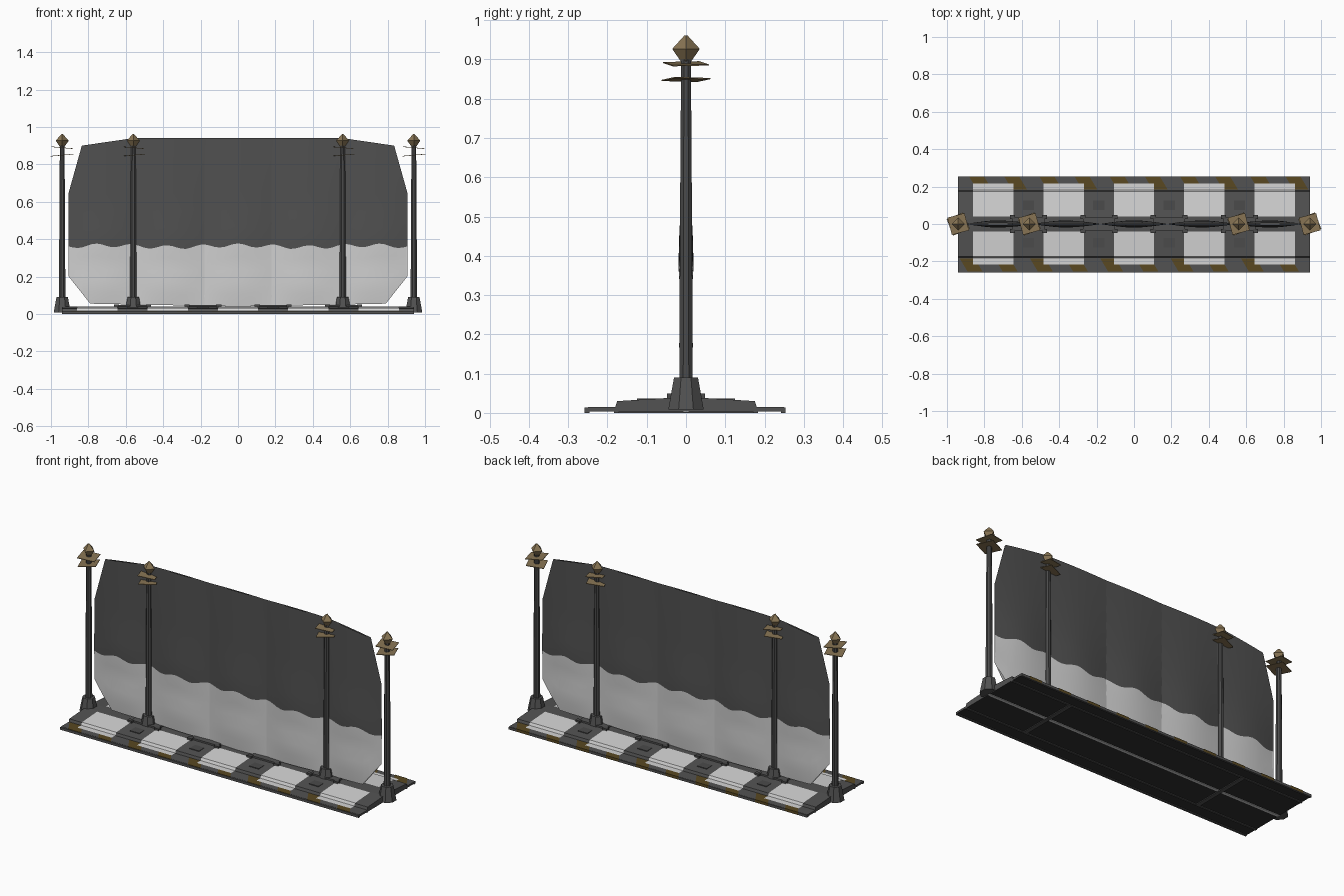
import bpy, bmesh, math
from mathutils import Matrix, Vector

if "Cube" in bpy.data.objects:
    bpy.data.objects.remove(bpy.data.objects["Cube"])


def mat(name, r, g, b):
    m = bpy.data.materials.new(name)
    m.diffuse_color = (r, g, b, 1)
    m.use_nodes = True
    m.node_tree.nodes["Principled BSDF"].inputs["Base Color"].default_value = m.diffuse_color
    return m


BASE = mat("base grey", 0.085, 0.085, 0.085)
UNDER = mat("underside black", 0.03, 0.03, 0.03)
POLE = mat("pole grey", 0.07, 0.07, 0.07)
DARK = mat("screen dark grey", 0.08, 0.08, 0.08)
LIGHT = mat("screen light grey", 0.62, 0.62, 0.62)
TILE = mat("tile white", 0.66, 0.66, 0.66)
GOLD = mat("bronze", 0.25, 0.18, 0.09)
STRIPE = mat("ochre stripe", 0.10, 0.065, 0.015)


def finish(name, bm, mats, smooth=False):
    me = bpy.data.meshes.new(name)
    bm.to_mesh(me)
    bm.free()
    for m in mats:
        me.materials.append(m)
    for p in me.polygons:
        p.use_smooth = smooth
    ob = bpy.data.objects.new(name, me)
    bpy.context.collection.objects.link(ob)
    return ob


def box(name, x0, x1, y0, y1, z0, z1, m):
    bm = bmesh.new()
    bmesh.ops.create_cube(bm, size=1)
    for v in bm.verts:
        v.co = ((x0 + x1) / 2 + v.co.x * (x1 - x0), (y0 + y1) / 2 + v.co.y * (y1 - y0),
                (z0 + z1) / 2 + v.co.z * (z1 - z0))
    return finish(name, bm, [m])


def lathe(name, x, rings, sides, turn, m):
    """Faceted upright solid from (radius, z) rings."""
    bm = bmesh.new()
    loops = [[bm.verts.new((x + r * math.cos(turn + 2 * math.pi * i / sides),
                            r * math.sin(turn + 2 * math.pi * i / sides), z))
              for i in range(sides)] for r, z in rings]
    for a, b in zip(loops, loops[1:]):
        for i in range(sides):
            j = (i + 1) % sides
            bm.faces.new((a[i], a[j], b[j], b[i]))
    bm.faces.new(loops[0][::-1])
    bm.faces.new(loops[-1])
    return finish(name, bm, [m])


def strip(bm, x0, x1, prof, sy, lean=0):
    """Painted sheet following a (y, z) profile; lean shears it along x."""
    rows = [[bm.verts.new((x + lean * (y - prof[0][0]), sy * y, z)) for x in (x0, x1)]
            for y, z in prof]
    for a, b in zip(rows, rows[1:]):
        f = (a[0], a[1], b[1], b[0])
        bm.faces.new(f if sy > 0 else f[::-1])


def interp(t, pts):
    for (a, va), (b, vb) in zip(pts, pts[1:]):
        if t <= b:
            return va + (vb - va) * max(0, t - a) / (b - a)
    return pts[-1][1]


# Stepped base slab
half = [(0.25, 0.004), (0.25, 0.015), (0.18, 0.015), (0.175, 0.03), (0.03, 0.039)]
prof = half + [(-y, z) for y, z in reversed(half)]
bm = bmesh.new()
ends = [[bm.verts.new((x, y, z)) for y, z in prof] for x in (-0.94, 0.94)]
n = len(prof)
for i in range(n):
    j = (i + 1) % n
    f = bm.faces.new((ends[0][i], ends[0][j], ends[1][j], ends[1][i]))
    f.material_index = 1 if i == n - 1 else 0
bm.faces.new(ends[0])
bm.faces.new(ends[1])
bmesh.ops.recalc_face_normals(bm, faces=bm.faces)
finish("base_slab", bm, [BASE, UNDER])

# Underside rails, cross bars and spine
for s in (-1, 1):
    box("edge_rail", -0.94, 0.94, s * 0.25 - 0.008, s * 0.25 + 0.004, 0, 0.014, BASE)
    box("inner_rail", -0.94, 0.94, s * 0.177 - 0.006, s * 0.177 + 0.006, 0, 0.012, BASE)
    box("cross_bar", s * 0.56 - 0.012, s * 0.56 + 0.012, -0.18, 0.18, 0, 0.012, BASE)
box("under_spine", -0.94, 0.94, -0.008, 0.008, 0.001, 0.012, LIGHT)

# White tiles and diagonal edge stripes
bm_t, bm_s = bmesh.new(), bmesh.new()
tile = [(0.04, 0.0405), (0.175, 0.0322), (0.182, 0.0175), (0.217, 0.0175)]
for s in (-1, 1):
    for k in range(-2, 3):
        strip(bm_t, k * 0.376 - 0.108, k * 0.376 + 0.108, tile, s)
    for k in range(10):
        x = -0.80 + 0.188 * k
        strip(bm_s, s * x - 0.04, s * x + 0.04, [(0.184, 0.0163), (0.2545, 0.0163), (0.2545, 0.002)],
              s, -s * 0.6)
finish("white_tiles", bm_t, [TILE])
finish("edge_stripes", bm_s, [STRIPE])

# Raised fittings along the middle of the base
for k in range(-2, 2):
    cx = (k + 0.5) * 0.376
    box("spine_block", cx - 0.085, cx + 0.085, -0.035, 0.035, 0.03, 0.048, BASE)
    for s in (-1, 1):
        for e in (-1, 1):
            box("clip", cx + e * 0.085 - 0.014, cx + e * 0.085 + 0.014,
                s * 0.038 - 0.011, s * 0.038 + 0.011, 0.03, 0.05, POLE)
        box("hatch", cx - 0.03, cx + 0.03, s * 0.1 - 0.025, s * 0.1 + 0.025, 0.03, 0.037, POLE)

# Posts with footing, pole, two tilted plates and a pointed finial
for x in (-0.94, -0.56, 0.56, 0.94):
    lathe("post_footing", x, [(0.049, 0.008), (0.033, 0.09)], 8, math.pi / 8, BASE)
    lathe("pole", x, [(0.0185, 0.08), (0.0165, 0.5), (0.0135, 0.90)], 8, math.pi / 8, POLE)
    lathe("finial", x, [(0.012, 0.893), (0.035, 0.927), (0.004, 0.961)], 4, 0, GOLD)
    for z, turn, tilt in ((0.889, 15, 5), (0.849, 22, -5)):
        bm = bmesh.new()
        bmesh.ops.create_cube(bm, size=1)
        bm.transform(Matrix.Translation((x, 0, z)) @ Matrix.Rotation(math.radians(tilt), 4, 'Y')
                     @ Matrix.Rotation(math.radians(turn), 4, 'Z')
                     @ Matrix.Diagonal((0.095, 0.095, 0.003, 1)))
        finish("post_plate", bm, [GOLD])

# Rippled screen: two crossing sheets, light below a wavy line and dark above
top = [(0, 0.94), (0.56, 0.94), (0.835, 0.9), (0.905, 0.65)]
bottom = [(0, 0.04), (0.79, 0.055), (0.905, 0.2)]
swell = [(0, 0.006), (0.05, 0.008), (0.15, 0.019), (0.26, 0.012), (0.4, 0.021),
         (0.55, 0.011), (0.94, 0.004)]
xs = sorted({round(-0.905 + 1.81 * i / 72, 4) for i in range(73)}
            | {-0.835, 0.835, -0.79, 0.79, -0.56, 0.56})
for name, s in (("screen_front", -1), ("screen_back", 1)):
    bm = bmesh.new()
    cols = []
    for x in xs:
        lo, hi = interp(abs(x), bottom), interp(abs(x), top)
        mid = 0.362 + 0.010 * math.cos(2 * math.pi * x / 0.19) + 0.005 * math.cos(9 * x)
        zs = [lo + (mid - lo) * i / 5 for i in range(5)] + [mid + (hi - mid) * i / 6 for i in range(7)]
        cols.append([bm.verts.new((x, s * interp(z, swell) * math.cos(2 * math.pi * x / 0.72), z))
                     for z in zs])
    for a, b in zip(cols, cols[1:]):
        for i in range(11):
            q = (a[i], b[i], b[i + 1], a[i + 1])
            f = bm.faces.new(q if s < 0 else q[::-1])
            f.material_index = 0 if i < 5 else 1
    finish(name, bm, [LIGHT, DARK], smooth=True)
